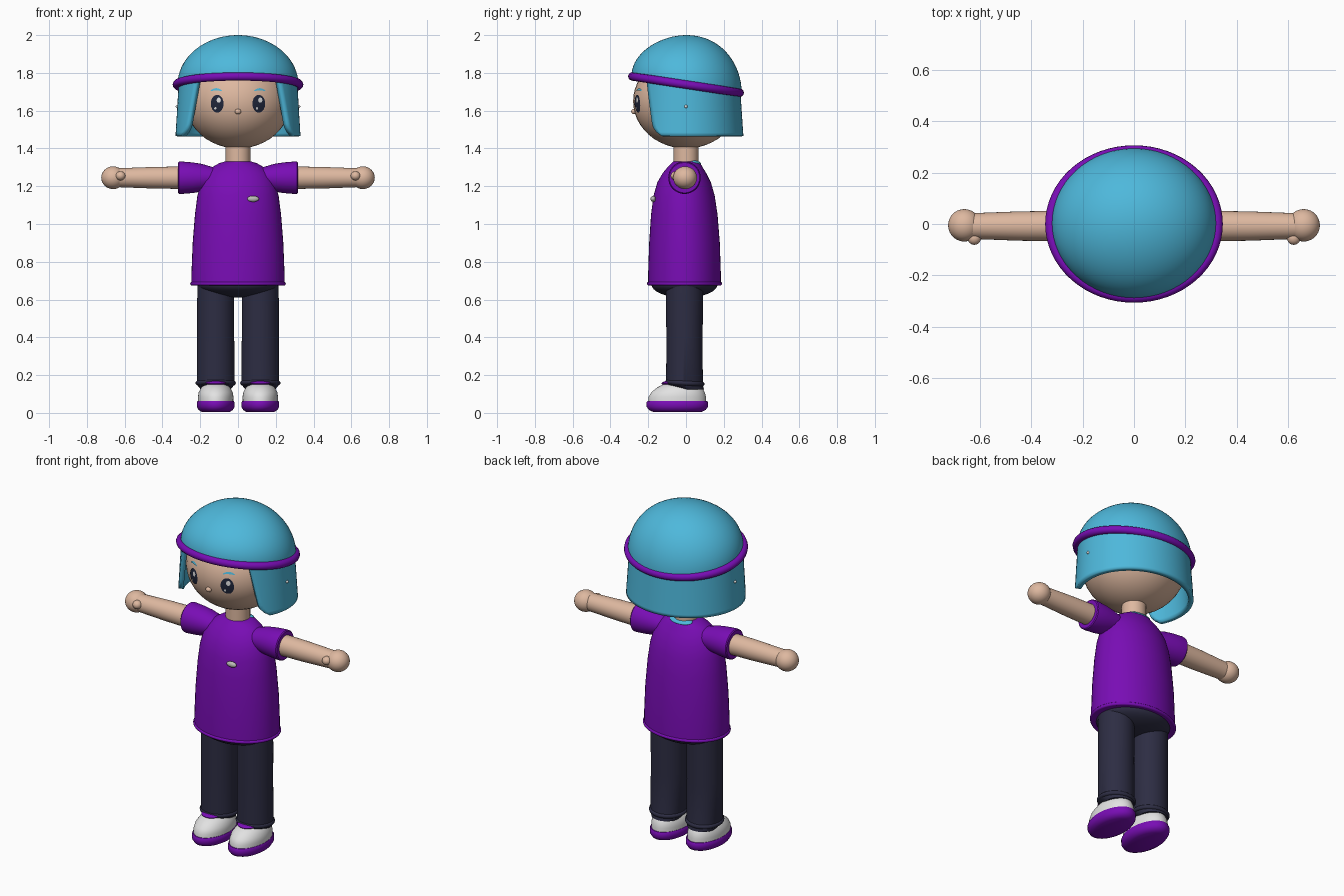
import bpy, bmesh, math
from mathutils import Matrix, Vector

if "Cube" in bpy.data.objects:
    bpy.data.objects.remove(bpy.data.objects["Cube"])

def mat(name, c):
    m = bpy.data.materials.new(name)
    m.diffuse_color = (*c, 1)
    m.use_nodes = True
    m.node_tree.nodes["Principled BSDF"].inputs["Base Color"].default_value = m.diffuse_color
    return m

SKIN = mat("skin", (0.73, 0.48, 0.35))
TEAL = mat("teal", (0.076, 0.48, 0.71))
PURPLE = mat("purple", (0.19, 0.004, 0.46))
NAVY = mat("navy", (0.026, 0.026, 0.056))
WHITE = mat("white", (0.76, 0.76, 0.76))
INK = mat("ink", (0.015, 0.02, 0.045))
GREY = mat("grey", (0.5, 0.5, 0.47))

def finish(name, bm, m, fix=True):
    if fix:
        bmesh.ops.recalc_face_normals(bm, faces=bm.faces)
    me = bpy.data.meshes.new(name)
    bm.to_mesh(me)
    bm.free()
    me.materials.append(m)
    ob = bpy.data.objects.new(name, me)
    bpy.context.collection.objects.link(ob)
    bpy.ops.object.select_all(action='DESELECT')
    ob.select_set(True)
    bpy.context.view_layer.objects.active = ob
    bpy.ops.object.shade_smooth_by_angle(angle=math.radians(40))
    return ob

def ball(name, c, r, m, rot=0):
    bm = bmesh.new()
    bmesh.ops.create_uvsphere(bm, u_segments=40, v_segments=24, radius=1)
    bm.transform(Matrix.Translation(c) @ Matrix.Rotation(rot, 4, 'X') @ Matrix.Diagonal((*r, 1)))
    return finish(name, bm, m)

def loft(name, rows, m, xf=Matrix(), n=48):
    """Stack of elliptical rings (height, rx, ry, y offset), capped at both ends."""
    bm = bmesh.new()
    rings = []
    for z, rx, ry, cy in rows:
        rings.append([bm.verts.new((rx * math.cos(a), cy + ry * math.sin(a), z))
                      for a in (2 * math.pi * i / n for i in range(n))])
    for a, b in zip(rings, rings[1:]):
        for i in range(n):
            j = (i + 1) % n
            bm.faces.new((a[i], a[j], b[j], b[i]))
    bm.faces.new(rings[0][::-1])
    bm.faces.new(rings[-1])
    bm.transform(xf)
    return finish(name, bm, m)

def ring(name, c, rx, ry, r, m, tilt=0, n=64, k=12):
    """Elliptical torus, tilted about x."""
    bm = bmesh.new()
    g = []
    for i in range(n):
        a = 2 * math.pi * i / n
        g.append([bm.verts.new(((rx + r * math.cos(b)) * math.cos(a),
                                (ry + r * math.cos(b)) * math.sin(a), r * math.sin(b)))
                  for b in (2 * math.pi * j / k for j in range(k))])
    for i in range(n):
        for j in range(k):
            p, q, t = (i + 1) % n, (j + 1) % k, g
            bm.faces.new((t[i][j], t[p][j], t[p][q], t[i][q]))
    bm.transform(Matrix.Translation(c) @ Matrix.Rotation(tilt, 4, 'X'))
    return finish(name, bm, m)

HEAD_C, HEAD_R = Vector((0, 0, 1.65)), Vector((0.28, 0.28, 0.25))

def face_patch(name, cx, cz, rx, rz, m, lift, bend=0):
    """Thin oval that follows the front of the head."""
    bm = bmesh.new()
    n = 28
    def pt(x, z):
        s = 1 - (x / HEAD_R.x) ** 2 - ((z - HEAD_C.z) / HEAD_R.z) ** 2
        return bm.verts.new((x, HEAD_C.y - HEAD_R.y * math.sqrt(s) - lift, z))
    mid, prev = pt(cx, cz), None
    for f in (0.35, 0.7, 1):
        cur = []
        for i in range(n):
            a = 2 * math.pi * i / n
            dx = f * rx * math.cos(a)
            cur.append(pt(cx + dx, cz + f * rz * math.sin(a) - bend * dx * dx))
        for i in range(n):
            j = (i + 1) % n
            if prev:
                bm.faces.new((prev[i], cur[i], cur[j], prev[j]))
            else:
                bm.faces.new((mid, cur[i], cur[j]))
        prev = cur
    return finish(name, bm, m, fix=False)

# Head, neck and nose
ball("head", HEAD_C, HEAD_R, SKIN)
loft("neck", [(1.28, .066, .066, 0), (1.43, .066, .066, 0)], SKIN)
ball("nose", (0, -.276, 1.595), (.017, .014, .014), SKIN)

# Hair dome sitting on a tilted rim
bm = bmesh.new()
N, ROWS = 64, 18
rings = []
for r in range(ROWS):
    t = r / ROWS * math.pi / 2
    s, c = math.sin(t), math.cos(t)
    cur = []
    for i in range(N):
        a = 2 * math.pi * i / N
        x, y = .32 * c * math.cos(a), .292 * c * math.sin(a)
        cur.append(bm.verts.new((x, y + .003, 1.737 + .263 * s - .15 * y * (1 - s))))
    rings.append(cur)
for a, b in zip(rings, rings[1:]):
    for i in range(N):
        bm.faces.new((a[i], a[(i + 1) % N], b[(i + 1) % N], b[i]))
top = bm.verts.new((0, .003, 2.0))
for i in range(N):
    bm.faces.new((rings[-1][i], rings[-1][(i + 1) % N], top))
finish("hair_dome", bm, TEAL, fix=False)
ring("hat_band", (0, 0, 1.738), .324, .288, .022, PURPLE, -.15)

# Hair curtain around sides and back, open at the face
bm = bmesh.new()
ROWS, N = 14, 56
grid = []
for r in range(ROWS + 1):
    u = r / ROWS
    lim = math.radians(137 - 13 * u - 9 * max(0, (u - .8) / .2) ** 2)
    cur = []
    for i in range(N + 1):
        p = lim * (2 * i / N - 1)
        x, y = (.314 + .017 * u) * math.sin(p), (.288 + .016 * u) * math.cos(p)
        z0 = 1.745 - .15 * y
        cur.append(bm.verts.new((x, y, z0 + (1.465 - z0) * u)))
    grid.append(cur)
for a, b in zip(grid, grid[1:]):
    for i in range(N):
        bm.faces.new((a[i], a[i + 1], b[i + 1], b[i]))
# make faces point outward so the thickness grows inward
bm.normal_update()
f = bm.faces[:][N // 2]
if f.normal.y < 0:
    bmesh.ops.reverse_faces(bm, faces=bm.faces)
curtain = finish("hair_curtain", bm, TEAL, fix=False)
sol = curtain.modifiers.new("thickness", 'SOLIDIFY')
sol.thickness = .028
sol.offset = -1

# Shirt, hem, collar, badge and hips
loft("shirt", [(.675, .246, .192, -.008), (.75, .246, .192, -.008), (.9, .24, .187, -.008),
               (1.05, .228, .176, -.009), (1.15, .215, .162, -.01), (1.22, .197, .142, -.01),
               (1.27, .168, .115, -.008), (1.3, .138, .093, -.005), (1.322, .1, .076, 0),
               (1.332, .066, .066, 0)], PURPLE)
ring("shirt_hem", (0, -.008, .684), .243, .189, .01, PURPLE)
ball("nape_hair", (0, .045, 1.325), (.07, .035, .014), TEAL, -.2)
ball("badge", (.08, -.174, 1.133), (.031, .014, .016), GREY)
ball("hips", (0, -.008, .68), (.215, .175, .07), NAVY)

for side, s in (("right", -1), ("left", 1)):
    # Eyes, brows and ear studs
    face_patch(side + "_eye", s * .11, 1.637, .034, .047, INK, .003)
    face_patch(side + "_eye_glint", s * .11 + .008, 1.656, .011, .014, WHITE, .006)
    face_patch(side + "_eye_spark", s * .11 - .01, 1.612, .006, .007, WHITE, .006)
    face_patch(side + "_brow", s * .115, 1.713, .03, .006, TEAL, .004, 9)
    ball(side + "_ear_stud", (s * .322, 0, 1.622), (.008, .008, .008), WHITE)

    # Sleeve and arm, lofted along x
    xf = Matrix.Translation((0, -.008, 1.245)) @ Matrix.Rotation(s * math.pi / 2, 4, 'Y')
    loft(side + "_sleeve", [(.08, .05, .06, 0), (.14, .058, .068, 0), (.19, .073, .076, 0),
                            (.24, .081, .082, 0), (.3, .086, .086, 0), (.312, .085, .085, 0),
                            (.317, .08, .08, 0), (.317, .06, .06, 0)], PURPLE, xf)
    loft(side + "_arm", [(.25, .06, .06, 0), (.45, .057, .057, 0), (.66, .049, .049, 0)], SKIN, xf)
    ball(side + "_hand", (s * .661, -.005, 1.245), (.063, .063, .06), SKIN)
    ball(side + "_thumb", (s * .622, -.055, 1.255), (.026, .026, .024), SKIN)

    # Trouser leg with cuff
    xf = Matrix.Translation((s * .118, 0, 0))
    loft(side + "_trouser_leg", [(.125, .08, .075, .02), (.15, .1, .097, -.008),
                                 (.4, .098, .096, -.008), (.6, .098, .098, -.008),
                                 (.7, .095, .098, -.008)], NAVY, xf)
    ring(side + "_cuff", (s * .118, -.006, .158), .094, .091, .013, NAVY, -.06)

    # Shoe: rounded upper, sole and tongue
    loft(side + "_shoe_upper", [(.05, .093, .152, -.046), (.085, .094, .152, -.046),
                                (.11, .09, .141, -.042), (.135, .076, .118, -.033),
                                (.152, .058, .09, -.028), (.16, .03, .05, -.025)], WHITE, xf)
    loft(side + "_sole", [(.004, .072, .125, -.046), (.015, .09, .15, -.046),
                          (.032, .1, .162, -.046), (.055, .1, .163, -.046),
                          (.064, .095, .157, -.046)], PURPLE, xf)
    ball(side + "_shoe_tongue", (s * .118, -.085, .16), (.055, .045, .012), PURPLE, .1)
